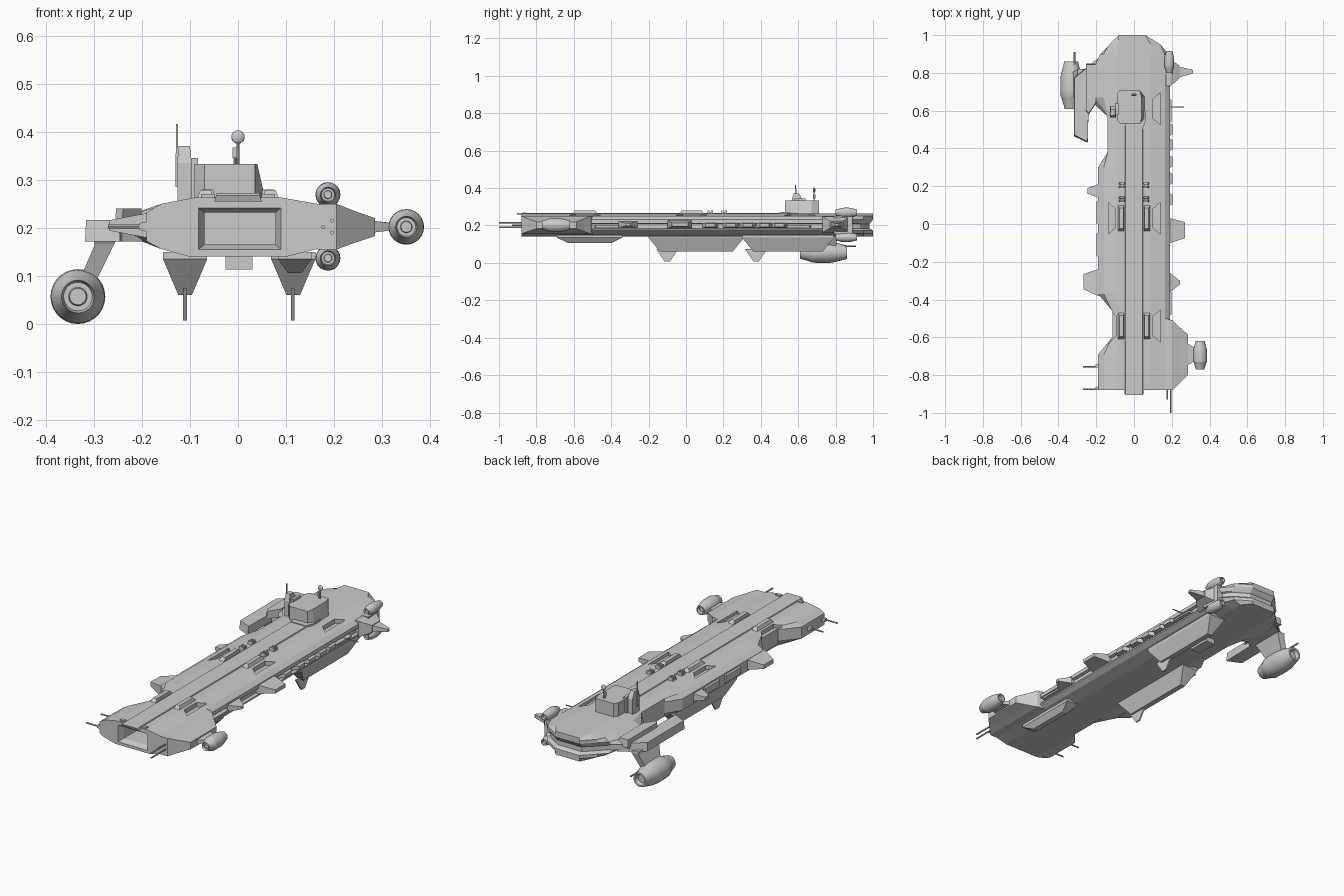
import bpy, bmesh, math

def make(name, verts, faces):
    me = bpy.data.meshes.new(name)
    me.from_pydata(verts, [], faces)
    bm = bmesh.new()
    bm.from_mesh(me)
    bmesh.ops.recalc_face_normals(bm, faces=bm.faces)
    bm.to_mesh(me)
    bm.free()
    ob = bpy.data.objects.new(name, me)
    bpy.context.collection.objects.link(ob)
    return ob

def loft(name, rings):
    """Closed skin over equal-length rings with end caps."""
    n = len(rings[0])
    faces = [[k*n + i, k*n + (i+1) % n, (k+1)*n + (i+1) % n, (k+1)*n + i]
             for k in range(len(rings)-1) for i in range(n)]
    faces += [list(range(n)), list(range((len(rings)-1)*n, len(rings)*n))]
    return make(name, [p for r in rings for p in r], faces)

def taper(name, axis, *secs):
    """Rectangular sections (t, u0, u1, v0, v1) lofted along an axis."""
    order = {'x': lambda t, u, v: (t, u, v), 'y': lambda t, u, v: (u, t, v),
             'z': lambda t, u, v: (u, v, t)}[axis]
    return loft(name, [[order(t, u, v) for u, v in ((a, c), (b, c), (b, d), (a, d))]
                       for t, a, b, c, d in secs])

def slab(name, outline, z0, z1, inset=1.0):
    cx = sum(p[0] for p in outline)/len(outline)
    cy = sum(p[1] for p in outline)/len(outline)
    return loft(name, [[(x, y, z0) for x, y in outline],
                       [(cx+(x-cx)*inset, cy+(y-cy)*inset, z1) for x, y in outline]])

def rod(name, a, b, r, n=8):
    ax = max(range(3), key=lambda i: abs(a[i]-b[i]))
    rings = []
    for p in (a, b):
        ring = []
        for i in range(n):
            q = list(p)
            q[(ax+1) % 3] += r*math.cos(2*math.pi*i/n)
            q[(ax+2) % 3] += r*math.sin(2*math.pi*i/n)
            ring.append(q)
        rings.append(ring)
    return loft(name, rings)

def smooth(ob):
    bpy.ops.object.select_all(action='DESELECT')
    ob.select_set(True)
    bpy.context.view_layer.objects.active = ob
    bpy.ops.object.shade_smooth_by_angle(angle=math.radians(25))

def engine(name, x, z, r, y0, y1, n=24):
    prof = [(.05, .02), (.05, .3), (.09, .34), (.09, .52), (0, .6), (.22, .88), (.26, .97),
            (.4, 1), (.62, 1), (.72, .95), (1, .64), (1, .48), (.92, .38), (.92, .02)]
    smooth(loft(name, [[(x+r*q*math.cos(2*math.pi*i/n), y0+(y1-y0)*t,
                         z+r*q*math.sin(2*math.pi*i/n)) for i in range(n)] for t, q in prof]))

# Main hull: plan outline stacked in levels, clamped in x for the bevels
plan = [(-.19, -.88), (.19, -.88), (.19, .89), (.14, .95), (.06, 1), (-.08, 1), (-.14, .94),
        (-.18, .9), (-.25, .83), (-.25, .67), (-.14, .57), (-.14, .38), (-.19, .3),
        (-.19, -.37), (-.115, -.46), (-.115, -.6), (-.19, -.69)]
levels = [(.14, .10, .10, 0), (.156, .16, .165, 0), (.172, .2, .19, 0), (.18, .23, .19, .01),
          (.184, 1, .175, .02), (.208, 1, .175, .02), (.212, 1, .19, .015),
          (.232, .21, .19, 0), (.25, .16, .165, 0), (.263, .09, .09, 0)]
hull = loft('main_hull', [[(max(-l, min(r, x)), y-(pin if y > .88 else 0), z) for x, y in plan]
                          for z, l, r, pin in levels])

# Recesses: bow hangar mouth and deck bays
cutters = [taper('hangar_cutter', 'y', (-.90, -.091, .097, .148, .248),
                 (-.85, -.07, .078, .165, .232), (-.70, -.07, .078, .165, .232))]
for x0, x1, y in ((.10, .14, .61), (.10, .14, .03), (.10, .14, -.54), (-.10, -.135, .03), (-.095, -.125, -.54)):
    cutters.append(taper('bay_cutter', 'x', (x0, y-.05, y+.05, .238, .30), (x1, y-.085, y+.085, .238, .30)))
for c in cutters:
    c.hide_render = True
    c.hide_viewport = True
    m = hull.modifiers.new('recess', 'BOOLEAN')
    m.operation = 'DIFFERENCE'
    m.solver = 'EXACT'
    m.object = c

# Flight deck strip and bow lip
taper('deck_strip', 'z', (.255, -.05, .05, -.9, .52), (.268, -.045, .045, -.905, .52))
for s in (-1, 1):
    # Raised deck ridges
    for y in (.03, -.54):
        taper('deck_ridge', 'z', (.255, s*.052, s*.088, y-.075, y+.075),
              (.279, s*.056, s*.078, y-.055, y+.055))
    # Deck turrets and bow lamps
    for y in (.205, .13):
        for d in (-.009, .009):
            taper('deck_turret', 'z', (.258, s*.063-.016, s*.063+.016, y+d-.006, y+d+.006),
                  (.28, s*.063-.012, s*.063+.012, y+d-.005, y+d+.005))
        taper('turret_base', 'z', (.258, s*.063-.01, s*.063+.01, y-.014, y+.014),
              (.272, s*.063-.01, s*.063+.01, y-.014, y+.014))
    taper('bow_lamp', 'z', (.258, s*.063-.014, s*.063+.014, -.872, -.856),
          (.27, s*.063-.014, s*.063+.014, -.872, -.856))

# Command tower
tower = [(-.09, .55), (-.07, .53), (.035, .53), (.057, .56), (.057, .67), (.03, .71), (-.075, .71), (-.09, .69)]
loft('command_tower', [[(x, y, .258) for x, y in tower],
                       [(min(x, .04) if x > 0 else x, y, .333) for x, y in tower]])
slab('tower_base', [(-.045, .5), (.045, .5), (.06, .54), (.06, .6), (-.045, .6)], .258, .272)
taper('tower_side_mast', 'z', (.255, -.126, -.096, .565, .625), (.335, -.126, -.096, .565, .625),
      (.37, -.124, -.1, .575, .605))
taper('tower_side_block', 'z', (.255, -.1, -.083, .58, .64), (.345, -.1, -.083, .58, .64))
taper('antenna_blade', 'z', (.285, -.13, -.124, .58, .592), (.416, -.129, -.125, .583, .589))
rod('sensor_mast', (0, .685, .33), (0, .685, .38), .003)
bpy.ops.mesh.primitive_uv_sphere_add(segments=16, ring_count=8, radius=.014, location=(0, .685, .389))
sensor = bpy.context.object
sensor.name = 'sensor_ball'
sensor.scale.y = .5
smooth(sensor)
taper('sensor_box', 'z', (.345, -.011, -.002, .678, .692), (.367, -.011, -.002, .678, .692))
rod('sensor_box_stem', (-.006, .685, .33), (-.006, .685, .35), .003)

# Belly keels with thin fins
for name, x, y0, y1, zb, w in (('left_keel', -.11, -.2, .31, .06, .046),
                               ('right_keel', .115, .3, .79, .06, .046),
                               ('front_keel', .118, -.69, -.34, .106, .035)):
    taper(name, 'z', (.15, x-w, x+w, y0, y1), (.135, x-w, x+w, y0, y1),
          (zb, x-.014, x+.014, y0+.06, y1-.06))
for x, y in ((-.11, -.1), (.114, .375)):
    taper('keel_fin', 'z', (.075, x-.004, x+.004, y-.06, y+.06), (.007, x-.004, x+.004, y-.014, y+.014))
taper('belly_box', 'z', (.145, -.026, .03, .48, .6), (.113, -.026, .03, .48, .6))

# Bow right sponson, its engine and guns
taper('bow_sponson', 'x', (.165, -.88, -.5, .155, .25), (.205, -.88, -.51, .155, .25),
      (.24, -.845, -.545, .168, .236), (.285, -.8, -.585, .183, .22))
taper('bow_engine_pylon', 'x', (.28, -.75, -.63, .19, .215), (.33, -.72, -.66, .196, .208))
engine('bow_engine', .35, .202, .037, -.77, -.62)
for x, z, y in ((.195, .215, -1), (.195, .19, -1), (.177, .202, -.93)):
    rod('bow_gun', (x, y, z), (x, -.86, z), .004)
for y in (-.755, -.875):
    rod('left_gun', (-.27, y, .203), (-.18, y, .203), .004)
    taper('gun_mount', 'x', (-.18, y-.005, y+.02, .19, .215), (-.205, y-.005, y+.01, .196, .21))
rod('right_gun', (.17, .62, .2), (.265, .62, .2), .003)

# Side fins
for name, s, x, a, b, c, d, h in (('left_fin_rear', -1, .245, .14, .21, .16, .19, .014),
                                  ('left_fin_front', -1, .268, -.38, -.24, -.345, -.265, .018),
                                  ('right_fin_mid', 1, .27, -.1, .03, -.075, .01, .016),
                                  ('right_fin_front', 1, .243, -.36, -.26, -.32, -.3, .012),
                                  ('right_fin_stern', 1, .24, .73, .87, .77, .84, .03)):
    taper(name, 'x', (s*.17, a, b, .205-1.4*h, .205+1.4*h), (s*.192, a, b, .205-1.4*h, .205+1.4*h),
          (s*x, c, d, .205-.6*h, .205+.6*h))
taper('stern_fin_tip', 'x', (.235, .775, .835, .19, .22), (.313, .797, .815, .197, .211))

# Side panels along both flanks
for y in (.13, .24, .33, .42, .5):
    taper('right_panel', 'x', (.17, y-.045, y+.045, .187, .217), (.204, y-.025, y+.025, .192, .21))
for y in (-.42, .6):
    taper('right_rail', 'x', (.17, y-.07, y+.07, .19, .2), (.198, y-.06, y+.06, .19, .2))
for y in (-.11, .06):
    taper('left_panel', 'x', (-.18, y-.065, y+.065, .175, .23), (-.198, y-.06, y+.06, .185, .22))

# Stern right twin engines on a block
taper('twin_engine_block', 'y', (.79, .165, .205, .155, .25), (.89, .165, .2, .155, .25))
for z in (.269, .137):
    engine('twin_engine', .187, z, .026, .8, .915, 20)

# Stern left wing, engine and pylon
slab('stern_wing', [(-.2, .86), (-.25, .83), (-.318, .775), (-.318, .465), (-.245, .43), (-.24, .62), (-.2, .65)], .172, .216, .97)
slab('stern_wing_cap', [(-.2, .85), (-.255, .85), (-.255, .6), (-.24, .58), (-.2, .64)], .2, .24, .96)
taper('stern_pylon', 'z', (.18, -.30, -.25, .64, .82), (.165, -.298, -.258, .65, .82),
      (.09, -.33, -.295, .68, .8))
engine('stern_engine', -.333, .057, .057, .61, .86, 28)
rod('engine_probe', (-.315, .84, .09), (-.315, .91, .09), .004)
